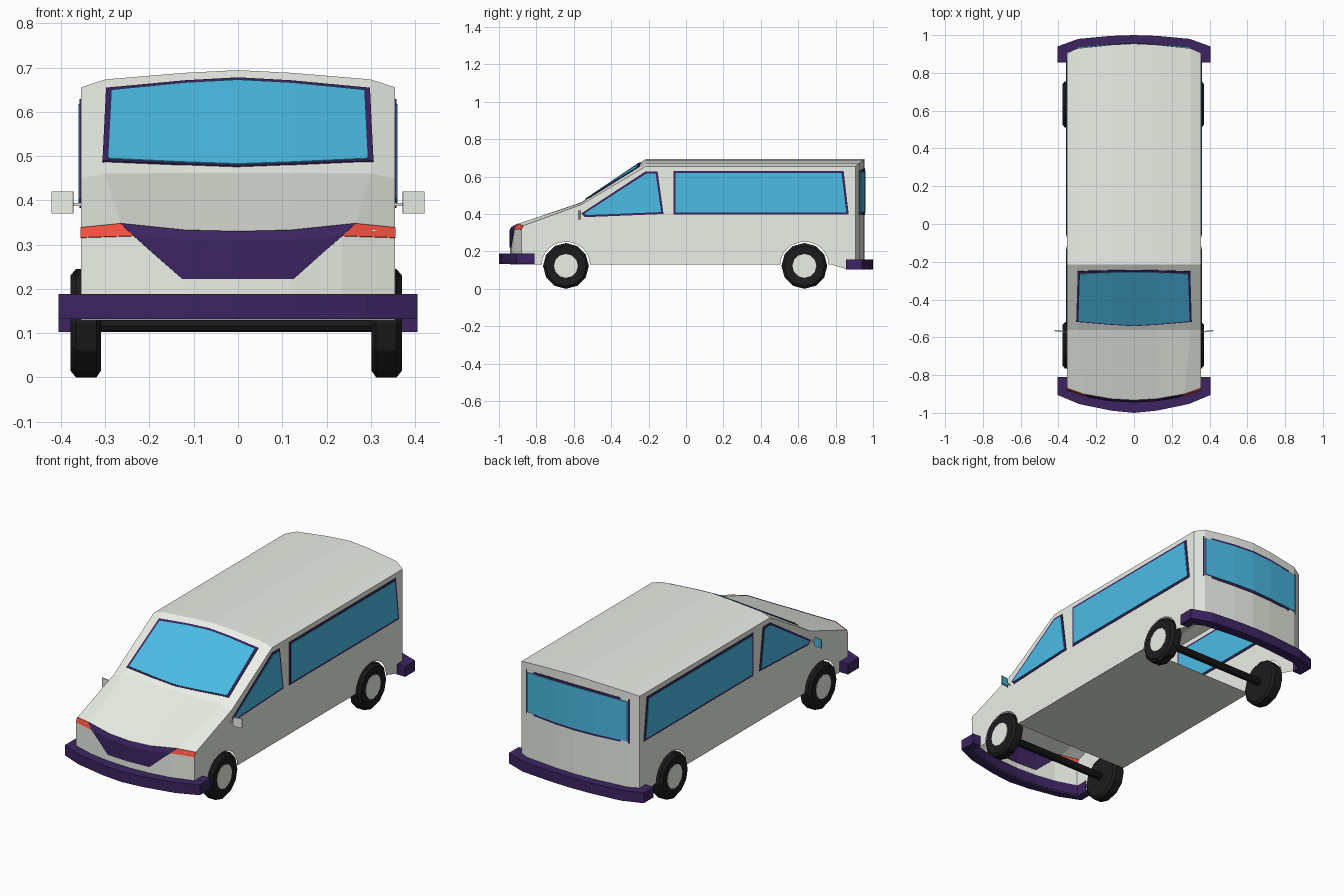
import bpy, bmesh
from math import sin, cos, pi, radians
from mathutils import Matrix

if "Cube" in bpy.data.objects:
    bpy.data.objects.remove(bpy.data.objects["Cube"])


def material(name, rgb):
    m = bpy.data.materials.new(name)
    m.diffuse_color = (*rgb, 1)
    m.use_nodes = True
    m.node_tree.nodes["Principled BSDF"].inputs["Base Color"].default_value = m.diffuse_color
    return m


PAINT = material("paint", (0.84, 0.87, 0.80))
TRIM = material("trim", (0.045, 0.018, 0.12))
GLASS = material("glass", (0.07, 0.5, 0.78))
RED = material("red", (0.9, 0.08, 0.05))
RUBBER = material("rubber", (0.012, 0.012, 0.012))


def mesh(name, verts, faces, mat, thick=0, matrix=None):
    bm = bmesh.new()
    vs = [bm.verts.new(v) for v in verts]
    for f in faces:
        bm.faces.new([vs[i] for i in f])
    bmesh.ops.remove_doubles(bm, verts=bm.verts, dist=0.0001)
    bmesh.ops.recalc_face_normals(bm, faces=bm.faces)
    if matrix:
        bm.transform(matrix)
    me = bpy.data.meshes.new(name)
    bm.to_mesh(me)
    bm.free()
    me.materials.append(mat)
    ob = bpy.data.objects.new(name, me)
    bpy.context.collection.objects.link(ob)
    if thick:
        s = ob.modifiers.new("thickness", 'SOLIDIFY')
        s.thickness, s.offset = thick, 0
    return ob


def mirrored(row):
    # half row runs from the right edge to the centre line
    return row + [(-x, y, z) for x, y, z in reversed(row[:-1])]


def grid(rows):
    n = len(rows[0])
    faces = [(r * n + c, r * n + c + 1, (r + 1) * n + c + 1, (r + 1) * n + c)
             for r in range(len(rows) - 1) for c in range(n - 1)]
    return [v for r in rows for v in r], faces


def panel(name, half_rows, mat, thick):
    return mesh(name, *grid([mirrored(r) for r in half_rows]), mat, thick)


def box(name, lo, hi, mat, matrix=None):
    v = [(x, y, z) for x in (lo[0], hi[0]) for y in (lo[1], hi[1]) for z in (lo[2], hi[2])]
    f = [(0, 1, 3, 2), (4, 6, 7, 5), (0, 4, 5, 1), (2, 3, 7, 6), (0, 2, 6, 4), (1, 5, 7, 3)]
    return mesh(name, v, f, mat, 0, matrix)


def lathe(name, profile, mat, matrix, n=12):
    # profile of (x, radius) turned about the x axis, capped at both ends
    rows = [[(x, r * sin(2 * pi * i / n), -r * cos(2 * pi * i / n)) for i in range(n + 1)]
            for x, r in profile]
    v, f = grid(rows)
    last = (len(rows) - 1) * (n + 1)
    f += [tuple(range(n)), tuple(range(last, last + n))]
    return mesh(name, v, f, mat, 0, matrix)


# Body shell: cross rows from the nose over the roof to the tail
mid = [(.355, -.88, .315), (.235, -.917, .319), (.12, -.935, .31), (0, -.942, .308)]
lip = [(.355, -.868, .338), (.265, -.90, .347), (.12, -.925, .332), (0, -.932, .329)]
base = [(.355, -.56, .45), (.30, -.56, .46), (.12, -.56, .462), (0, -.56, .462)]
roof = [(.355, -.215, .655), (.30, -.215, .673), (.12, -.215, .688), (0, -.215, .694)]
tail_y = (.905, .93, .949, .955)
roof_end = [(x, y, z) for (x, _, z), y in zip(roof, tail_y)]
tail = [(x, y, .105) for x, y, _ in roof_end]
nose = [(x, y, .13) for x, y, _ in mid]
half = [nose, mid, lip, base, roof, roof_end, tail]
verts, faces = grid([mirrored(r) for r in half])

# Body sides with wheel arches
WHEEL_Y, WHEEL_Z, RADIUS = (-.642, .633), .1225, .1225
outline = [r[0][1:] for r in half] + [(.85, .108), (.775, .13)]
for wy in reversed(WHEEL_Y):
    outline += [(wy + .129 * cos(pi * i / 12), WHEEL_Z + .008 + .121 * sin(pi * i / 12))
                for i in range(13)]
for x in (.355, -.355):
    k = len(verts)
    verts += [(x, y, z) for y, z in outline]
    faces.append(tuple(range(k, len(verts))))
mesh("body", verts, faces, PAINT)
mesh("floor", [(-.355, -.51, .13), (.355, -.51, .13), (.355, .50, .13), (-.355, .50, .13)],
     [(0, 1, 2, 3)], PAINT)


# Windscreen, laid on the slope between hood and roof
def slope(x, t):
    top = .694 - .05 * x if x <= .12 else .688 - .083 * (x - .12)
    return (x, -.56 + .345 * t, .461 + (top - .461) * t)


panel("windscreen_frame", [[slope(.306, .125), slope(.12, .08), slope(0, .06)],
                           [slope(.298, .90), slope(.12, .915), slope(0, .92)]], TRIM, .006)
panel("windscreen", [[slope(.294, .14), slope(.12, .095), slope(0, .075)],
                     [slope(.286, .865), slope(.12, .885), slope(0, .89)]], GLASS, .011)


# Rear window, wrapped on the curved tail
def rear_rows(x, z0, z1, drop):
    cols = [(x, .93 - (x - .30) * .45), (.12, .949), (0, .955)]
    tops = (z1 - drop, z1 - drop * .25, z1)
    return [[(a, b, z0) for a, b in cols], [(a, b, t) for (a, b), t in zip(cols, tops)]]


panel("rear_window_frame", rear_rows(.312, .395, .645, .012), TRIM, .006)
panel("rear_window", rear_rows(.30, .407, .633, .012), GLASS, .011)

# Side windows
side_panes = {
    "front_side": ([(-.56, .403), (-.54, .383), (-.12, .40), (-.152, .628), (-.216, .628)],
                   [(-.543, .403), (-.534, .394), (-.133, .41), (-.162, .617), (-.212, .617)]),
    "rear_side": ([(-.068, .397), (.87, .397), (.843, .629), (-.068, .629)],
                  [(-.057, .408), (.857, .408), (.832, .618), (-.057, .618)])}
for name, (frame, pane) in side_panes.items():
    for s, tag in ((1, "right"), (-1, "left")):
        for pts, part, mat, th in ((frame, "frame", TRIM, .006), (pane, "glass", GLASS, .011)):
            mesh(f"{name}_{part}_{tag}", [(s * .355, y, z) for y, z in pts],
                 [tuple(range(len(pts)))], mat, th)

# Grille and headlights
panel("grille", [lip[1:], mid[1:], [(.125, -.935, .222), (.12, -.935, .222), (0, -.942, .222)]],
      TRIM, .006)
for s, tag in ((1, "right"), (-1, "left")):
    pts = [lip[0], lip[1], mid[1], mid[0]]
    mesh("headlight_" + tag, [(s * x, y, z) for x, y, z in pts], [(0, 1, 2, 3)], RED, .006)


# Bumpers: closed curved bars hugging nose and tail
def bumper(name, outer, inner, z0, z1):
    rows = [mirrored([(x, y, z) for x, y in path])
            for path, z in ((outer, z0), (outer, z1), (inner, z1), (inner, z0), (outer, z0))]
    v, f = grid(rows)
    n = len(rows[0])
    f += [tuple(r * n + e for r in range(4)) for e in (0, n - 1)]
    mesh(name, v, f, TRIM)


bumper("front_bumper", [(.405, -.81), (.405, -.905), (.29, -.953), (.12, -.988), (0, -1)],
       [(.354, -.81), (.354, -.875), (.235, -.912), (.12, -.93), (0, -.937)], .132, .188)
bumper("rear_bumper", [(.405, .855), (.405, .94), (.295, .98), (.12, .996), (0, 1)],
       [(.354, .855), (.354, .90), (.30, .925), (.12, .944), (0, .95)], .102, .158)

# Wheels and axles
for wy, end in zip(WHEEL_Y, ("front", "rear")):
    lathe(end + "_axle", [(-.32, .02), (.32, .02)], RUBBER,
          Matrix.Translation((0, wy, WHEEL_Z)), 10)
    for s, tag in ((1, "right"), (-1, "left")):
        place = Matrix.Translation((-.004, wy, WHEEL_Z)) @ Matrix.Scale(s, 4, (1, 0, 0))
        lathe(f"{end}_tyre_{tag}", [(.306, .06), (.306, .108), (.316, RADIUS), (.362, RADIUS),
                                    (.374, .108), (.37, .062)], RUBBER, place)
        lathe(f"{end}_hub_{tag}", [(.34, .064), (.373, .064)], PAINT, place)

# Door mirrors, slightly swept back
for s, tag in ((1, "right"), (-1, "left")):
    place = (Matrix.Scale(s, 4, (1, 0, 0)) @ Matrix.Translation((.35, -.574, 0))
             @ Matrix.Rotation(radians(8), 4, 'Z'))
    box("mirror_arm_" + tag, (0, -.002, .387), (.025, .002, .394), PAINT, place)
    box("mirror_shell_" + tag, (.022, -.003, .37), (.071, .002, .42), PAINT, place)
    box("mirror_glass_" + tag, (.024, .002, .372), (.069, .004, .418), GLASS, place)
